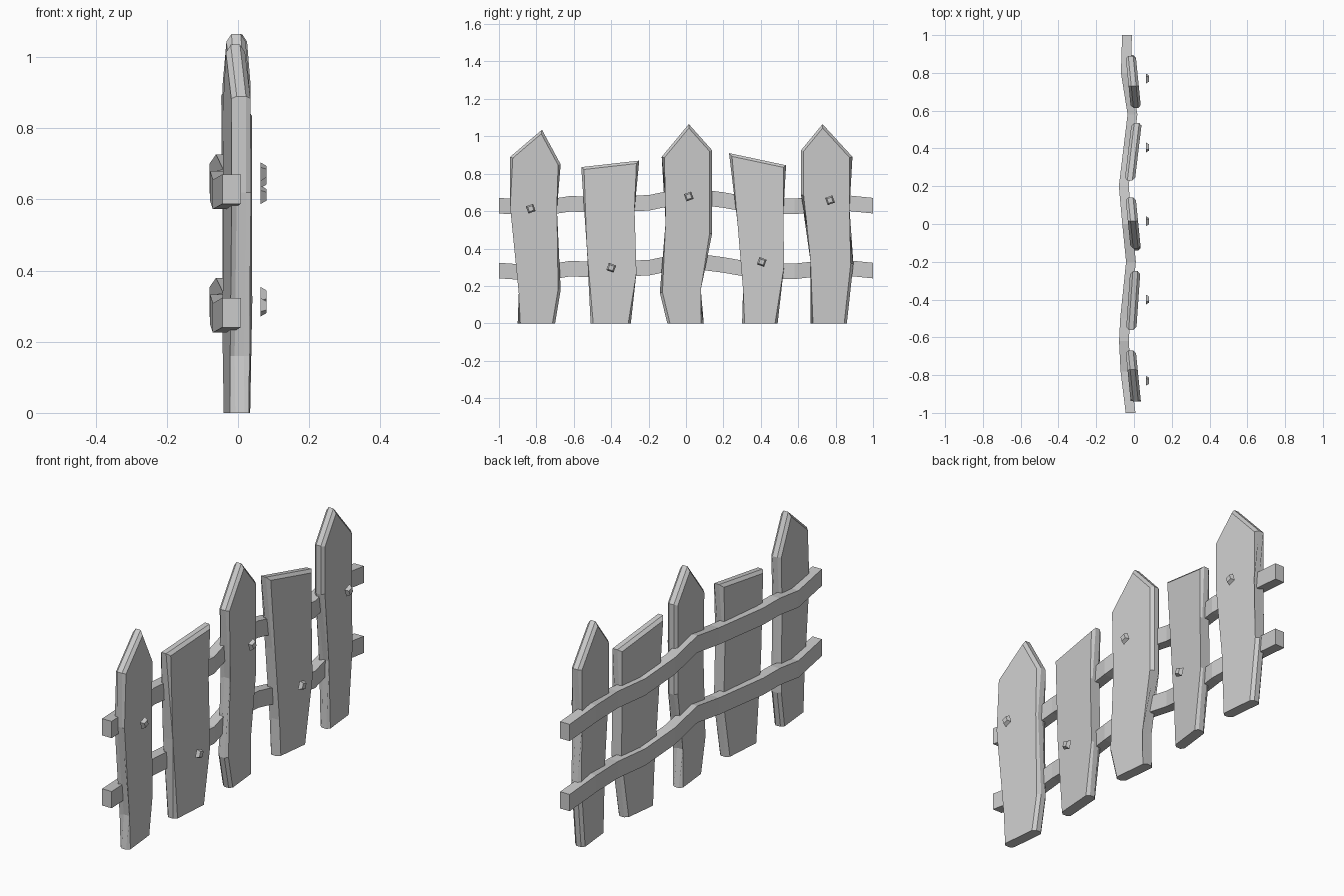
import bpy, bmesh, math
from mathutils import Vector, Matrix

if "Cube" in bpy.data.objects:
    bpy.data.objects.remove(bpy.data.objects["Cube"])


def finish(bm, name):
    bmesh.ops.recalc_face_normals(bm, faces=bm.faces[:])
    me = bpy.data.meshes.new(name)
    bm.to_mesh(me)
    bm.free()
    ob = bpy.data.objects.new(name, me)
    bpy.context.collection.objects.link(ob)
    return ob


def plank(name, outline, slope, half=0.027, bevel=0.014):
    """Extruded (y, z) outline, chamfered except at the ground, slightly twisted."""
    bm = bmesh.new()
    front = bm.faces.new([bm.verts.new((half, y, z)) for y, z in outline])
    back = bm.faces.new([bm.verts.new((-half, y, z)) for y, z in reversed(outline)])
    f, b = list(front.verts), list(reversed(back.verts))
    for i in range(len(f)):
        j = (i + 1) % len(f)
        bm.faces.new((f[i], b[i], b[j], f[j]))
    rim = [e for e in set(front.edges) | set(back.edges)
           if max(v.co.z for v in e.verts) > 0.001]
    bmesh.ops.bevel(bm, geom=rim, offset=bevel, segments=1, affect='EDGES',
                    clamp_overlap=True)
    ys = [p[0] for p in outline]
    mid = (min(ys) + max(ys)) / 2
    for v in bm.verts:
        v.co.x += slope * (v.co.y - mid) - 0.004
    return finish(bm, name)


def rail(name, path, lift, w=0.052, h=0.083):
    """Rectangular section carried along a wavy (y, x, z) path."""
    bm = bmesh.new()
    rings = []
    for y, x, z in path:
        rings.append([bm.verts.new((x + a * w / 2, y, z + lift + c * h / 2))
                      for a, c in ((-1, -1), (1, -1), (1, 1), (-1, 1))])
    for r, s in zip(rings, rings[1:]):
        for i in range(4):
            j = (i + 1) % 4
            bm.faces.new((r[i], r[j], s[j], s[i]))
    bm.faces.new(rings[0])
    bm.faces.new(rings[-1])
    return finish(bm, name)


def nail(name, y, z, turn):
    """Tapered square nail head facing +x."""
    bm = bmesh.new()
    m = (Matrix.Translation((0.0715, y, z)) @ Matrix.Rotation(math.radians(turn), 4, 'X')
         @ Matrix.Rotation(math.pi / 2, 4, 'Y'))
    bmesh.ops.create_cone(bm, cap_ends=True, segments=4, radius1=0.029, radius2=0.018,
                          depth=0.017, matrix=m @ Matrix.Rotation(math.pi / 4, 4, 'Z'))
    return finish(bm, name)


# Pickets: outline and twist
pickets = [
    ([(-.90, 0), (-.70, 0), (-.67, .18), (-.69, .61), (-.67, .85), (-.77, 1.035),
      (-.94, .89), (-.94, .62), (-.88, .16)], -.10),
    ([(-.51, 0), (-.295, 0), (-.265, .27), (-.275, .61), (-.25, .87), (-.56, .835),
      (-.53, .40)], .07),
    ([(-.10, 0), (.095, 0), (.065, .18), (.14, .48), (.14, .925), (.015, 1.065),
      (-.13, .89), (-.095, .54), (-.14, .165)], -.10),
    ([(.30, 0), (.49, 0), (.525, .31), (.52, .58), (.535, .845), (.23, .91),
      (.275, .54), (.305, .18)], .12),
    ([(.665, 0), (.86, 0), (.895, .32), (.86, .615), (.89, .89), (.73, 1.065),
      (.615, .925), (.615, .685), (.68, .33)], -.10),
]
for i, (outline, slope) in enumerate(pickets):
    plank(f"picket_{i + 1}", outline, slope)

# Two wavy rails behind the pickets
path = [(-1, -.018, .282), (-.78, -.045, .267), (-.62, -.053, .292), (-.5, -.047, .288),
        (-.2, -.016, .297), (0, -.036, .338), (.2, -.054, .312), (.4, -.030, .277),
        (.58, -.008, .278), (.8, -.043, .302), (1, -.037, .282)]
rail("lower_rail", path, 0)
rail("upper_rail", path, .347)

# Nail heads
for i, (y, z) in enumerate([(-.83, .613), (-.40, .297), (.015, .678), (.405, .328), (.77, .658)]):
    nail(f"nail_{i + 1}", y, z, -20 if i % 2 else 20)
